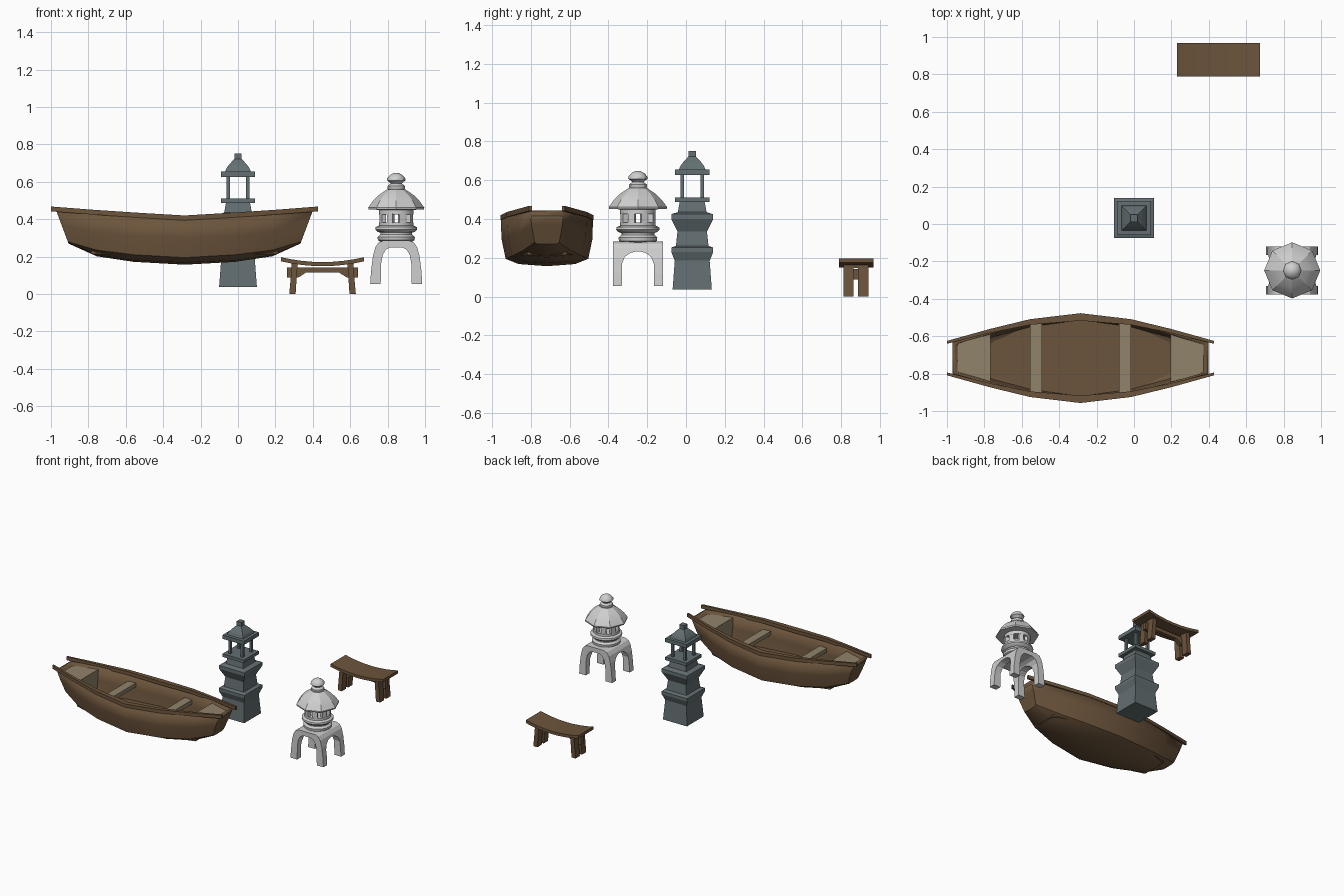
import bpy, bmesh, math
from mathutils import Vector

cube = bpy.data.objects.get("Cube")
if cube:
    bpy.data.objects.remove(cube, do_unlink=True)


def material(name, rgb):
    m = bpy.data.materials.new(name)
    m.use_nodes = True
    m.diffuse_color = (*rgb, 1)
    node = next(n for n in m.node_tree.nodes if n.type == 'BSDF_PRINCIPLED')
    node.inputs["Base Color"].default_value = (*rgb, 1)
    node.inputs["Roughness"].default_value = 0.8
    return m


wood = material("brown wood", (0.15, 0.09, 0.045))
pale_wood = material("pale wood", (0.28, 0.23, 0.145))
slate = material("slate stone", (0.125, 0.16, 0.168))
granite = material("light granite", (0.62, 0.62, 0.62))


def loft(name, rings, mat, origin=(0, 0, 0), closed=True, smooth=None, fix=True):
    """Skin a list of matching cross-sections and cap both ends."""
    bm = bmesh.new()
    o = Vector(origin)
    vs = [[bm.verts.new(Vector(p) + o) for p in ring] for ring in rings]
    n = len(rings[0])
    for a, b in zip(vs, vs[1:]):
        for j in range(n if closed else n - 1):
            k = (j + 1) % n
            bm.faces.new((a[j], b[j], b[k], a[k]))
    bm.faces.new(vs[0])
    bm.faces.new(vs[-1][::-1])
    if fix:
        bmesh.ops.recalc_face_normals(bm, faces=bm.faces)
    me = bpy.data.meshes.new(name)
    bm.to_mesh(me)
    bm.free()
    me.materials.append(mat)
    ob = bpy.data.objects.new(name, me)
    bpy.context.collection.objects.link(ob)
    if smooth:
        bpy.ops.object.select_all(action='DESELECT')
        ob.select_set(True)
        bpy.context.view_layer.objects.active = ob
        bpy.ops.object.shade_smooth_by_angle(angle=math.radians(smooth))
    return ob


def lathe(name, profile, sides, mat, origin, turn=0.0, smooth=None):
    """Stack regular polygons given as (radius, height)."""
    step = math.tau / sides
    rings = [[(r * math.cos(turn + i * step), r * math.sin(turn + i * step), z)
              for i in range(sides)] for r, z in profile]
    return loft(name, rings, mat, origin, smooth=smooth)


def box(name, x, y, z, mat, origin):
    """Box from (min, max) ranges."""
    rings = [[(x[0], y[0], h), (x[1], y[0], h), (x[1], y[1], h), (x[0], y[1], h)] for h in z]
    return loft(name, rings, mat, origin)


def prism(name, outline, axis, lo, hi, mat, origin):
    """Extrude an (across, height) outline along x or y."""
    rings = [[(d, p, z) if axis == 'x' else (p, d, z) for p, z in outline] for d in (lo, hi)]
    return loft(name, rings, mat, origin)


def mirrored(half):
    return half + [(-p, z) for p, z in reversed(half) if p > 0]


# ---------- rowing boat ----------
BOAT = (-0.286, -0.717, 0)
sections = {
    0: [(.237, .40), (.235, .30), (.213, .195), (.146, .168), (0, .157)],
    .27: [(.205, .415), (.20, .31), (.18, .21), (.12, .18), (0, .172)],
    .47: [(.15, .43), (.145, .33), (.128, .235), (.085, .208), (0, .202)],
    .62: [(.085, .44), (.08, .37), (.063, .28), (.05, .272), (0, .27)],
}


def station(u, s):
    rake = lambda z: 0.376 * (z - .27) if u > .6 else 0
    return [(s * (u + rake(z)), y, z) for y, z in mirrored(sections[u])]


order = [(.62, -1), (.47, -1), (.27, -1), (0, 1), (.27, 1), (.47, 1), (.62, 1)]
hull = loft("boat_hull", [station(u, s) for u, s in order], wood, BOAT,
            closed=False, smooth=25, fix=False)
shell = hull.modifiers.new("plank thickness", 'SOLIDIFY')
shell.thickness = 0.018
shell.offset = -1

# gunwale rails: offset, inner half width, outer half width, top height
rail = [(.714, .077, .092, .468), (.48, .135, .157, .45), (.27, .178, .208, .436), (0, .20, .24, .42)]
rail_path = [(-u, a, b, z) for u, a, b, z in rail] + rail[-2::-1]
for side, label in ((1, "back"), (-1, "front")):
    loft("boat_gunwale_" + label,
         [[(u, side * a, z - .026), (u, side * b, z - .026), (u, side * b, z), (u, side * a, z)]
          for u, a, b, z in rail_path], wood, BOAT, smooth=25)

floor_half = [(-.5, .10), (-.27, .17), (0, .205), (.27, .17), (.5, .10)]
loft("boat_floor", [[(u, w, z) for u, w in floor_half] + [(u, -w, z) for u, w in floor_half[::-1]]
                    for z in (.215, .23)], wood, BOAT)
for s, label in ((-1, "right"), (1, "left")):
    loft("boat_end_deck_" + label,
         [[(s * .48, -.11, .23), (s * .48, .11, .23), (s * .48, .14, .415), (s * .48, -.14, .415)],
          [(s * .62, -.06, .29), (s * .62, .06, .29), (s * .675, .079, .415), (s * .675, -.079, .415)]],
         pale_wood, BOAT)
    box("boat_thwart_" + label, sorted((s * .207, s * .27)), (-.195, .195), (.33, .36), pale_wood, BOAT)

# ---------- square stone tower ----------
TOWER = (0, .032, 0)


def square(name, profile):
    lathe(name, [(h * math.sqrt(2), z) for h, z in profile], 4, slate, TOWER, math.pi / 4)


square("tower_body", [(.101, .037), (.09, .185), (.108, .23), (.108, .253), (.084, .262),
                      (.076, .335), (.108, .40), (.108, .425), (.074, .436), (.064, .49)])
square("tower_platform", [(.09, .488), (.09, .512)])
for sx in (-1, 1):
    for sy in (-1, 1):
        box("tower_post", (sx * .052 - .009, sx * .052 + .009),
            (sy * .052 - .009, sy * .052 + .009), (.51, .63), slate, TOWER)
square("tower_roof", [(.09, .626), (.09, .655), (.068, .656), (.060, .675), (.045, .695), (.02, .722)])
square("tower_finial", [(.02, .715), (.02, .752)])

# ---------- round lantern ----------
LAMP = (.846, -.248, 0)
legs = prism("lantern_legs",
             mirrored([(.139, .055), (.135, .12), (.125, .2), (.112, .25), (.095, .275), (.07, .285)])
             + mirrored([(.083, .055), (.081, .16), (.072, .21), (.055, .238), (.03, .25)])[::-1],
             'y', -.129, .129, granite, LAMP)
cutter = prism("lantern_arch_cutter",
               mirrored([(.084, 0), (.082, .17), (.068, .205), (.04, .225), (.015, .232)]),
               'x', -.3, .3, granite, LAMP)
cutter.hide_render = True
cutter.hide_set(True)
arch = legs.modifiers.new("side arch", 'BOOLEAN')
arch.operation = 'DIFFERENCE'
arch.solver = 'EXACT'
arch.object = cutter

lathe("lantern_base", [(.085, .28), (.098, .288), (.10, .305), (.085, .318), (.085, .328), (.10, .333),
                       (.112, .345), (.11, .358), (.092, .366), (.092, .383)], 16, granite, LAMP, smooth=35)
for i in range(8):
    post = box("lantern_window_post", (.066, .09), (-.017, .017), (.38, .43), granite, (0, 0, 0))
    post.location = LAMP
    post.rotation_euler.z = math.tau * (i + .5) / 8
lathe("lantern_drum_top", [(.092, .425), (.092, .46)], 16, granite, LAMP, smooth=35)
lathe("lantern_roof", [(.085, .45), (.148, .452), (.15, .462), (.125, .497), (.092, .53), (.048, .56)],
      8, granite, LAMP, smooth=25)
lathe("lantern_finial", [(.04, .555), (.047, .565), (.046, .578), (.03, .59), (.034, .597), (.05, .607),
                         (.048, .62), (.033, .637), (.012, .648)], 8, granite, LAMP, smooth=40)

# ---------- garden bench ----------
BENCH = (.452, .878, 0)
half_len, count = .222, 8
seat_rings = []
for i in range(count + 1):
    t = 2 * i / count - 1
    top = .171 + .026 * t * t
    seat_rings.append([(t * half_len, -.09, top - .022), (t * half_len, .09, top - .022),
                       (t * half_len, .09, top), (t * half_len, -.09, top)])
loft("bench_seat", seat_rings, wood, BENCH, smooth=30)
for s in (-1, 1):
    for y in (-.041, .036):
        loft("bench_leg", [[(s * c - w, y - .026, z), (s * c + w, y - .026, z),
                            (s * c + w, y + .026, z), (s * c - w, y + .026, z)]
                           for c, w, z in ((.161, .017, 0), (.148, .015, .168))], wood, BENCH)
    box("bench_cross_bar", sorted((s * .135, s * .165)), (-.065, .062), (.148, .166), wood, BENCH)
prism("bench_stretcher", [(-.19, .142), (-.19, .088), (-.13, .088), (-.09, .114), (.09, .114),
                          (.13, .088), (.19, .088), (.19, .142)], 'y', -.017, .012, wood, BENCH)
